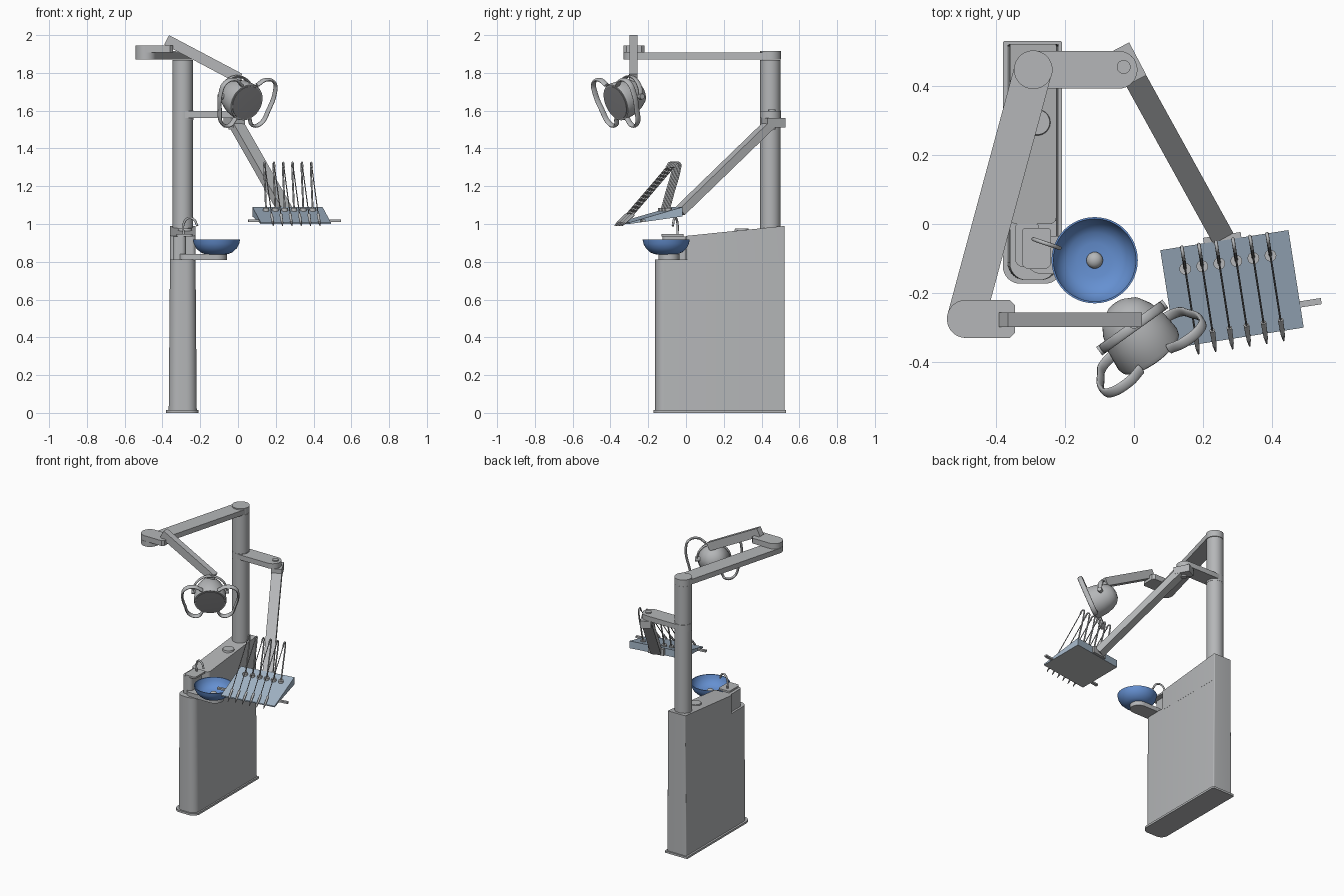
import bpy, bmesh, math
from mathutils import Vector, Matrix

if "Cube" in bpy.data.objects:
    bpy.data.objects.remove(bpy.data.objects["Cube"])

def material(name, rgb):
    m = bpy.data.materials.new(name)
    m.diffuse_color = (*rgb, 1)
    m.use_nodes = True
    m.node_tree.nodes["Principled BSDF"].inputs["Base Color"].default_value = m.diffuse_color
    return m

GREY = material("light grey", (.46, .47, .48))
DARK = material("mid grey", (.26, .26, .27))
BLUE = material("bowl blue", (.13, .28, .64))
TRAY = material("tray blue grey", (.37, .47, .58))
I = Matrix.Identity(4)

def finish(name, bm, mat, matrix=I, angle=35):
    bmesh.ops.recalc_face_normals(bm, faces=bm.faces)
    me = bpy.data.meshes.new(name)
    bm.to_mesh(me)
    bm.free()
    me.materials.append(mat)
    me.polygons.foreach_set("use_smooth", [True] * len(me.polygons))
    me.set_sharp_from_angle(angle=math.radians(angle))
    ob = bpy.data.objects.new(name, me)
    ob.matrix_world = matrix
    bpy.context.collection.objects.link(ob)
    return ob

def prism(name, outline, z0, top, mat, flare=0, cx=0, matrix=I):
    """Extrude a plan outline; top is a number or a function of y."""
    f = top if callable(top) else (lambda y: top)
    bm = bmesh.new()
    lo = [bm.verts.new((cx + (x - cx) * (1 + flare), y, z0)) for x, y in outline]
    hi = [bm.verts.new((x, y, f(y))) for x, y in outline]
    bm.faces.new(lo)
    bm.faces.new(hi)
    n = len(lo)
    for i in range(n):
        j = (i + 1) % n
        bm.faces.new((lo[i], lo[j], hi[j], hi[i]))
    return finish(name, bm, mat, matrix)

def rrect(x0, x1, y0, y1, rf, rb):
    """Rounded rectangle with separate front and back radii."""
    pts = []
    for x, y, sx, sy, r, a in ((x1, y0, -1, 1, rf, -90), (x1, y1, -1, -1, rb, 0),
                               (x0, y1, 1, -1, rb, 90), (x0, y0, 1, 1, rf, 180)):
        for k in range(9):
            t = math.radians(a + k * 90 / 8)
            pts.append((x + sx * r + r * math.cos(t), y + sy * r + r * math.sin(t)))
    return pts

def capsule(a, b, r):
    t0 = math.atan2(b[1] - a[1], b[0] - a[0])
    pts = []
    for c, s in ((b, t0 - math.pi / 2), (a, t0 + math.pi / 2)):
        for k in range(17):
            t = s + k * math.pi / 16
            pts.append((c[0] + r * math.cos(t), c[1] + r * math.sin(t)))
    return pts

def lathe(name, profile, mat, matrix=I, seg=40):
    bm = bmesh.new()
    vs = [bm.verts.new((r, 0, z)) for r, z in profile]
    es = [bm.edges.new(e) for e in zip(vs, vs[1:])]
    bmesh.ops.spin(bm, geom=vs + es, cent=(0, 0, 0), axis=(0, 0, 1), angle=2 * math.pi,
                   steps=seg, use_duplicate=False)
    bmesh.ops.remove_doubles(bm, verts=bm.verts, dist=1e-5)
    return finish(name, bm, mat, matrix)

def cyl(name, a, b, r, mat, r2=None, seg=32):
    a, b = Vector(a), Vector(b)
    d = b - a
    m = Matrix.Translation(a) @ d.to_track_quat('Z', 'Y').to_matrix().to_4x4()
    return lathe(name, [(0, 0), (r, 0), (r if r2 is None else r2, d.length), (0, d.length)], mat, m, seg)

def beam(name, a, b, w, h, mat):
    a, b = Vector(a), Vector(b)
    d = (b - a).normalized()
    s = d.cross(Vector((0, 0, 1))).normalized()
    rot = Matrix((d, s, s.cross(d))).transposed().to_4x4()
    bm = bmesh.new()
    bmesh.ops.create_cube(bm, size=1)
    bmesh.ops.scale(bm, vec=((b - a).length, w, h), verts=bm.verts)
    return finish(name, bm, mat, Matrix.Translation((a + b) / 2) @ rot)

def tube(name, pts, r, mat, matrix=I, res=4):
    cu = bpy.data.curves.new(name, 'CURVE')
    cu.dimensions = '3D'
    cu.bevel_depth, cu.bevel_resolution, cu.resolution_u = r, res, 8
    cu.use_fill_caps = True
    sp = cu.splines.new('BEZIER')
    sp.bezier_points.add(len(pts) - 1)
    for p, co in zip(sp.bezier_points, pts):
        p.co = co
        p.handle_left_type = p.handle_right_type = 'AUTO'
    cu.materials.append(mat)
    ob = bpy.data.objects.new(name, cu)
    ob.matrix_world = matrix
    bpy.context.collection.objects.link(ob)
    return ob

# Cabinet: flared body with a low front ledge and a sloping top
CX = -.292
prism("cabinet_base", rrect(-.38, -.208, -.173, .53, .05, .006), 0, .014, GREY)
prism("cabinet_body", rrect(-.36, -.225, -.163, .522, .05, .006), .014, .812, GREY, .1, CX)
prism("cabinet_upper", rrect(-.36, -.225, .0, .522, .02, .006), .80,
      lambda y: .937 + .101 * y, GREY, .01, CX)
cyl("cabinet_cap", (-.28, .295, .955), (-.28, .295, .976), .04, GREY, .036)

# Faucet on a small pedestal
prism("faucet_pedestal", rrect(-.345, -.275, -.125, .0, .025, .01), .81, .935, GREY)
prism("faucet_plate", rrect(-.325, -.24, -.13, -.012, .02, .01), .935, .947, GREY)
tube("faucet_spout", [(-.288, -.045, .94), (-.288, -.045, 1.0), (-.265, -.053, 1.03),
                      (-.235, -.063, 1.025), (-.215, -.07, .99)], .006, GREY)

# Bowl with support arm
prism("bowl_arm", capsule((-.265, -.09), (-.114, -.09), .055), .81, .84, GREY)
outer = [(0, .838), (.06, .84), (.085, .85), (.108, .872), (.12, .895), (.125, .918)]
inner = [(.12, .918), (.114, .895), (.1, .874), (.08, .857), (.05, .85), (0, .848)]
lathe("bowl", outer + inner, BLUE, Matrix.Translation((-.114, -.105, 0)), 48)
ball = [(.024 * math.cos(t), .855 + .02 * math.sin(t)) for t in (k * math.pi / 12 for k in range(-6, 7))]
lathe("bowl_drain", ball, GREY, Matrix.Translation((-.114, -.105, 0)), 24)

# Column with collars
COL = (CX, .447)
cyl("column", (*COL, .9), (*COL, 1.868), .054, GREY)
cyl("column_cap", (*COL, 1.87), (*COL, 1.915), .056, GREY)
cyl("column_collar", (*COL, 1.55), (*COL, 1.60), .056, GREY)

# Lamp arms
prism("lamp_arm_lower", capsule(COL, (-.487, -.275), .055), 1.872, 1.907, GREY)
prism("lamp_elbow", rrect(-.542, -.345, -.33, -.22, .054, .054)[18:] +
      [(-.36, -.33), (-.345, -.315), (-.345, -.235), (-.36, -.22)], 1.908, 1.945, GREY)
beam("lamp_arm_upper", (-.378, -.278, 1.975), (.01, -.278, 1.77), .042, .056, GREY)

# Lamp head, local z is the light direction
n = Vector((.545, -.76, -.34)).normalized()
u = Vector((.81, .58, 0)).normalized()
n = (n - u * n.dot(u)).normalized()
P = Vector((-.005, -.30, 1.675))
def frame(x, y, z, o):
    m = Matrix((x, y, z)).transposed().to_4x4()
    m.translation = o
    return m
HEAD = frame(u, n.cross(u), n, P)
lathe("lamp_head", [(0, -.085), (.035, -.08), (.065, -.06), (.085, -.025), (.098, .02),
                    (.104, .08), (.1, .094), (.094, .094), (0, .09)], GREY, HEAD)
lathe("lamp_lens", [(0, .088), (.092, .088), (.092, .098), (0, .1)], DARK, HEAD)
half = [(.05, .095), (.10, .125), (.16, .108), (.176, .05), (.16, -.04),
        (.125, -.122), (.075, -.132), (.045, -.09)]
for s, side in ((1, "right"), (-1, "left")):
    tube("lamp_handle_" + side, [(s * a, b, 0) for a, b in half], .008, GREY,
         HEAD @ Matrix.Translation((0, 0, .085)) @ Matrix.Diagonal((1, 1, 2, 1)))
    cyl("lamp_knob_" + side, P + u * s * .085, P + u * s * .118, .015, GREY, seg=20)
Z = Vector((0, 0, 1))
arc = [(.107 * math.cos(t), .107 * math.sin(t), 0) for t in (k * math.pi / 8 for k in range(9))]
tube("lamp_yoke", arc, .006, GREY, frame(u, Z, u.cross(Z), P) @ Matrix.Diagonal((1, 1, 2.4, 1)))
cyl("lamp_joint", (0, -.282, 1.745), (0, -.285, 1.795), .018, GREY, seg=20)

# Tray arms
prism("tray_arm_upper", capsule(COL, (-.045, .447), .055), 1.562, 1.597, GREY)
cyl("tray_elbow_pin", (-.03, .455, 1.50), (-.03, .455, 1.605), .02, GREY, seg=20)
beam("tray_elbow", (-.045, .51, 1.535), (.005, .415, 1.535), .07, .05, GREY)
beam("tray_arm_lower", (-.01, .445, 1.53), (.255, -.035, 1.065), .066, .045, GREY)

# Wedge tray, built in its own turned frame (x across, y to the back)
T = Matrix.Translation((.284, -.188, 0)) @ Matrix.Rotation(math.radians(8.9), 4, 'Z')
def tray_z(y):
    return 1.049 + .287 * y
side = [(-.143, 1.0), (.143, 1.04), (.143, tray_z(.143)), (-.143, tray_z(-.143))]
bm = bmesh.new()
f = bm.faces.new([bm.verts.new((-.188, y, z)) for y, z in side])
ext = bmesh.ops.extrude_face_region(bm, geom=[f])
bmesh.ops.translate(bm, vec=(.376, 0, 0), verts=[v for v in ext["geom"] if isinstance(v, bmesh.types.BMVert)])
tray = finish("tray", bm, TRAY, T)
tray.data.materials.append(GREY)
for p in tray.data.polygons:
    if p.normal.z < -.5:
        p.material_index = 1
beam("tray_bracket", T @ Vector((-.06, .15, 1.065)), T @ Vector((.05, .15, 1.065)), .018, .045, GREY)
beam("tray_handle", T @ Vector((-.245, -.075, 1.017)), T @ Vector((.25, -.075, 1.017)), .018, .012, GREY)

# Six instruments: cup, whip rod, thin hose and handpiece
for i in range(6):
    x = -.125 + .05 * i
    w = lambda y, z: T @ Vector((x, y, z))
    k = str(i + 1)
    zc = tray_z(.078)
    cyl("instrument_cup_" + k, w(.078, zc - .01), w(.078, zc + .012), .017, GREY, seg=20)
    tube("instrument_rod_" + k, [w(.078, zc), w(.105, 1.17), w(.138, 1.29), w(.14, 1.318),
                                 w(.125, 1.325), w(.105, 1.30)], .005, GREY, res=2)
    tube("instrument_hose_" + k, [w(.105, 1.30), w(.0, 1.178), w(-.12, 1.04)], .0028, DARK, res=1)
    cyl("handpiece_" + k, w(-.11, 1.05), w(-.155, 1.008), .008, GREY, .006, 12)
    cyl("handpiece_tip_" + k, w(-.155, 1.008), w(-.172, .99), .006, DARK, .002, 12)
